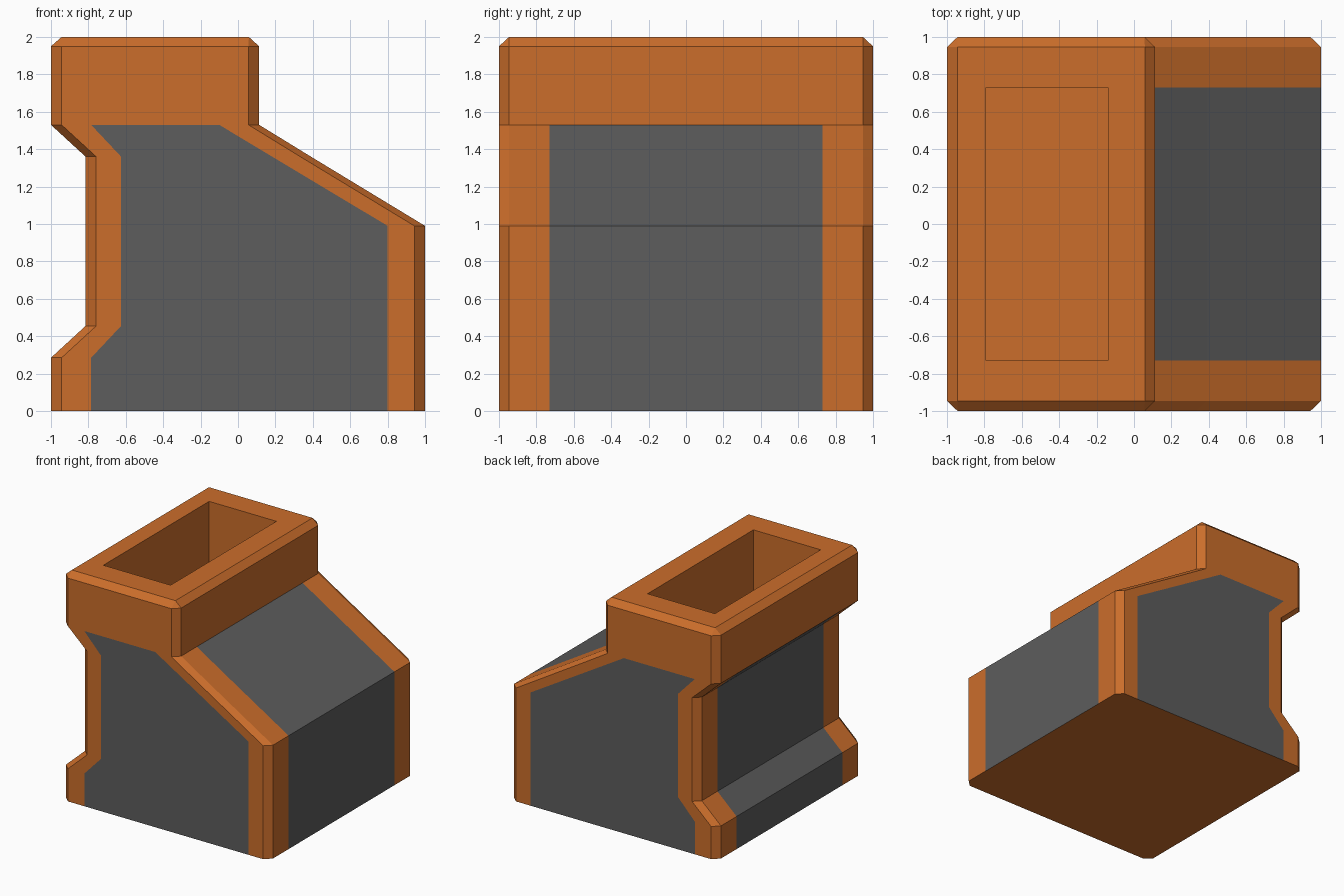
import bpy
import bmesh

if "Cube" in bpy.data.objects:
    bpy.data.objects.remove(bpy.data.objects["Cube"])


def material(name, color):
    m = bpy.data.materials.new(name)
    m.diffuse_color = color
    m.use_nodes = True
    m.node_tree.nodes["Principled BSDF"].inputs["Base Color"].default_value = m.diffuse_color
    return m


def ring(bm, z, xl, xr, hy, c, pl, pr, py):
    """Chamfered rectangle, with every side also split at the panel borders."""
    cy = c * 0.95
    pts = [(xl + c, -hy), (pl, -hy), (pr, -hy), (xr - c, -hy),
           (xr, -hy + cy), (xr, -py), (xr, py), (xr, hy - cy),
           (xr - c, hy), (pr, hy), (pl, hy), (xl + c, hy),
           (xl, hy - cy), (xl, py), (xl, -py), (xl, -hy + cy)]
    return [bm.verts.new((x, y, z)) for x, y in pts]


# Body levels: z, left x, right x, panel left x, panel right x
levels = [
    (0.0, -1.0, 1.0, -0.785, 0.80),
    (0.285, -1.0, 1.0, -0.785, 0.80),
    (0.455, -0.815, 1.0, -0.625, 0.80),
    (0.99, -0.815, 1.0, -0.625, 0.80),
    (1.36, -0.815, 0.39, -0.625, 0.183),
    (1.53, -1.0, 0.113, -0.785, -0.10),
    (1.95, -1.0, 0.113, -0.785, -0.14),
]
bm = bmesh.new()
rings = [ring(bm, z, xl, xr, 1.0, 0.057, pl, pr, 0.73)
         for z, xl, xr, pl, pr in levels]
# Bevelled rim, then the rectangular well in the top
rings.append(ring(bm, 2.0, -0.943, 0.058, 0.946, 0, -0.79, -0.14, 0.73))
for z in (2.0, 1.3):
    rings.append(ring(bm, z, -0.79, -0.14, 0.73, 0, -0.79, -0.14, 0.73))

# Skin between rings; the middle span of each side is a grey panel below the head
for k in range(len(rings) - 1):
    a, b = rings[k], rings[k + 1]
    for i in range(16):
        j = (i + 1) % 16
        f = bm.faces.new((a[i], a[j], b[j], b[i]))
        f.material_index = 1 if k < 5 and i % 4 == 1 else 0

# Underside and well floor
bm.faces.new(rings[0][::-1])
bm.faces.new(rings[-1])
bmesh.ops.remove_doubles(bm, verts=bm.verts[:], dist=0.0005)
bmesh.ops.recalc_face_normals(bm, faces=bm.faces[:])

mesh = bpy.data.meshes.new("hopper_housing")
bm.to_mesh(mesh)
bm.free()
mesh.materials.append(material("orange_frame", (0.60, 0.155, 0.024, 1)))
mesh.materials.append(material("grey_panel", (0.11, 0.11, 0.11, 1)))
bpy.context.collection.objects.link(bpy.data.objects.new("hopper_housing", mesh))
